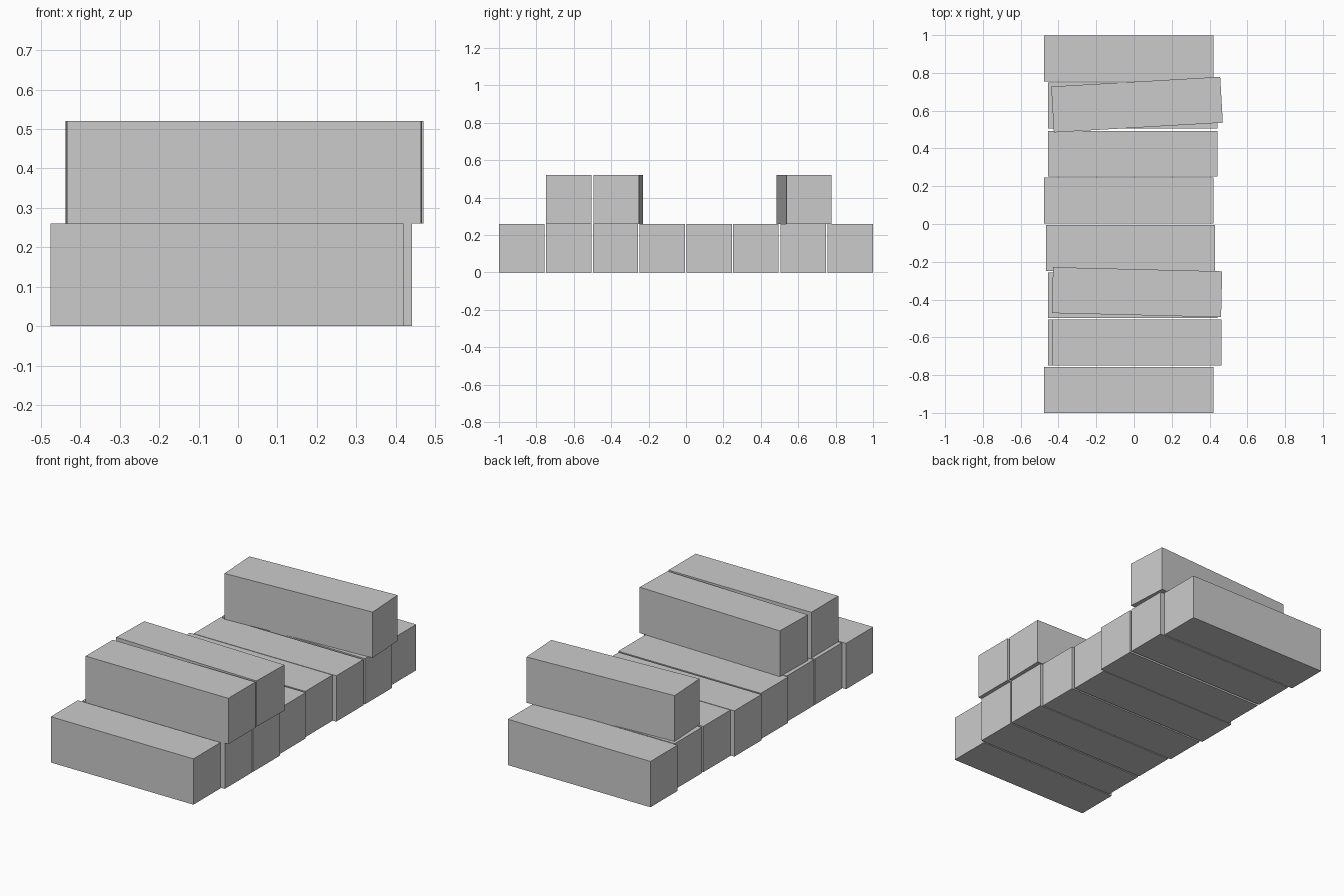
import bpy
from math import radians

default_cube = bpy.data.objects.get("Cube")
if default_cube:
    bpy.data.objects.remove(default_cube, do_unlink=True)

LENGTH, WIDTH, HEIGHT = 0.896, 0.243, 0.26

# Plain grey shared by every block
grey = bpy.data.materials.new("plain grey")
grey.use_nodes = True
colour = (0.6, 0.6, 0.6, 1)
grey.diffuse_color = colour
grey.node_tree.nodes["Principled BSDF"].inputs["Base Color"].default_value = colour


def block(name, x, y, layer, turn=0):
    """Add one rectangular block resting on the given layer."""
    bpy.ops.mesh.primitive_cube_add(
        size=1, location=(x, y, (layer + 0.5) * HEIGHT),
        rotation=(0, 0, radians(turn)))
    obj = bpy.context.object
    obj.name = name
    obj.scale = (LENGTH, WIDTH, HEIGHT)
    obj.data.materials.append(grey)


# Lower row, front to back, with slightly uneven placement
lower = [(-0.028, -0.878), (-0.006, -0.628), (-0.006, -0.377), (-0.018, -0.128),
         (-0.028, 0.125), (-0.006, 0.372), (-0.006, 0.628), (-0.028, 0.877)]
for i, (x, y) in enumerate(lower, 1):
    block(f"lower_block_{i}", x, y, 0)

# Upper blocks, two of them turned a little
block("upper_block_front", 0.016, -0.628, 1)
block("upper_block_middle", 0.016, -0.361, 1, -1.4)
block("upper_block_back", 0.016, 0.632, 1, 3.3)
